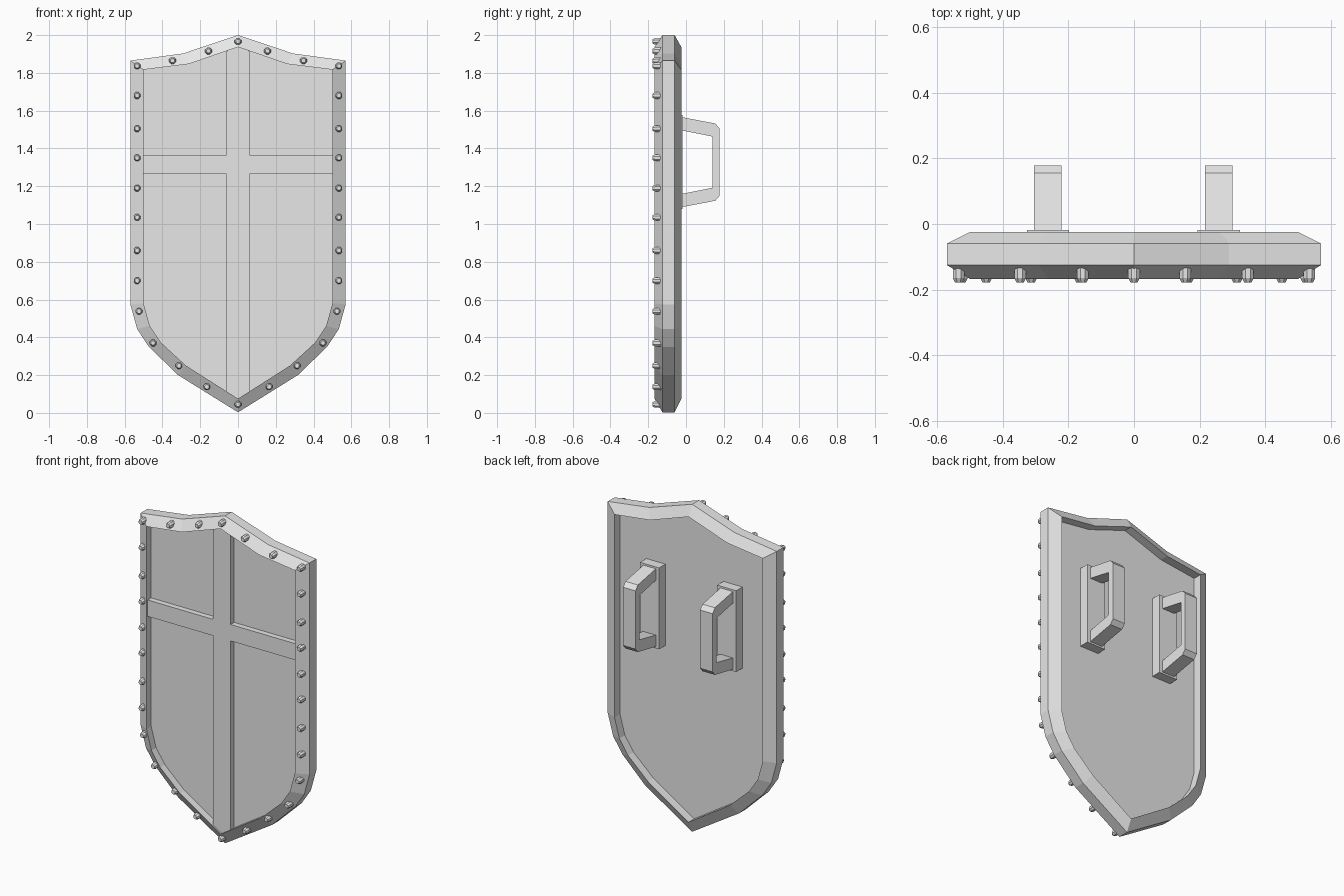
import bpy, bmesh, math
from mathutils import Matrix, Vector

if "Cube" in bpy.data.objects:
    bpy.data.objects.remove(bpy.data.objects["Cube"])

steel = bpy.data.materials.new("plain grey")
steel.diffuse_color = (0.8, 0.8, 0.8, 1)
steel.use_nodes = True
steel.node_tree.nodes["Principled BSDF"].inputs["Base Color"].default_value = steel.diffuse_color


def finish(name, bm):
    bmesh.ops.recalc_face_normals(bm, faces=bm.faces[:])
    mesh = bpy.data.meshes.new(name)
    bm.to_mesh(mesh)
    bm.free()
    mesh.materials.append(steel)
    obj = bpy.data.objects.new(name, mesh)
    bpy.context.collection.objects.link(obj)
    return obj


def mirrored(half):
    """Close a right-hand half outline (top to bottom) across x = 0."""
    return half + [(-x, z) for x, z in reversed(half) if x > 0]


def prism(name, points, start, end, place):
    """Extrude a 2D outline; place(a, b, depth) gives the 3D position."""
    bm = bmesh.new()
    rings = [[bm.verts.new(place(a, b, d)) for a, b in points] for d in (start, end)]
    bm.faces.new(rings[0])
    bm.faces.new(rings[1])
    n = len(points)
    for i in range(n):
        j = (i + 1) % n
        bm.faces.new((rings[0][i], rings[0][j], rings[1][j], rings[1][i]))
    return finish(name, bm)


def facing(x, z, y):
    return (x, y, z)


def sideways(y, z, x):
    return (x, y, z)


outer = mirrored([(0, 2.0), (0.29, 1.903), (0.57, 1.865), (0.57, 0.575),
                  (0.534, 0.444), (0.472, 0.35), (0.317, 0.2), (0, 0.003)])
inner = mirrored([(0, 1.937), (0.26, 1.847), (0.5, 1.817), (0.5, 0.58),
                  (0.467, 0.46), (0.408, 0.372), (0.275, 0.25), (0, 0.075)])

# Rim: bevelled front and back, standing proud of the panel
bm = bmesh.new()
sections = [(outer, -0.125), (inner, -0.167), (inner, -0.025), (outer, -0.06)]
rings = [[bm.verts.new((x, y, z)) for x, z in pts] for pts, y in sections]
n = len(outer)
for k in range(4):
    a, b = rings[k], rings[(k + 1) % 4]
    for i in range(n):
        j = (i + 1) % n
        bm.faces.new((a[i], a[j], b[j], b[i]))
finish("rim", bm)

# Recessed panel
prism("panel", inner, -0.122, -0.078, facing)

# Raised cross on the front
cross = mirrored([(0, 1.937), (0.06, 1.916), (0.06, 1.365), (0.5, 1.365),
                  (0.5, 1.265), (0.06, 1.265), (0.06, 0.113), (0, 0.075)])
prism("front_cross", cross, -0.156, -0.115, facing)

# Rivets around the rim: short studs with a chamfered head
half_rivets = [(0, 1.967), (0.156, 1.916), (0.347, 1.865), (0.534, 1.837)]
half_rivets += [(0.534, z) for z in (1.68, 1.505, 1.35, 1.19, 1.035, 0.86, 0.70)]
half_rivets += [(0.524, 0.538), (0.45, 0.37), (0.313, 0.25), (0.165, 0.138), (0, 0.045)]
bm = bmesh.new()
SIDES = 8
for x, z in mirrored(half_rivets):
    loops = []
    for r, y in ((0.019, -0.13), (0.019, -0.165), (0.012, -0.178)):
        loops.append([bm.verts.new((x + r * math.cos(math.tau * (i + 0.5) / SIDES), y,
                                    z + r * math.sin(math.tau * (i + 0.5) / SIDES)))
                      for i in range(SIDES)])
    bm.faces.new(loops[0])
    bm.faces.new(loops[2])
    for a, b in zip(loops, loops[1:]):
        for i in range(SIDES):
            j = (i + 1) % SIDES
            bm.faces.new((a[i], a[j], b[j], b[i]))
finish("rivets", bm)

# Two handles on the back, each on a mounting plate
grip = [(-0.03, 1.567), (0.155, 1.532), (0.178, 1.505), (0.178, 1.15),
        (0.155, 1.123), (-0.03, 1.088), (-0.03, 1.158), (0.14, 1.192),
        (0.14, 1.463), (-0.03, 1.497)]
plate = [(-0.085, 1.08), (-0.018, 1.08), (-0.018, 1.576), (-0.085, 1.576)]
for side, cx in (("left", -0.262), ("right", 0.258)):
    prism(side + "_handle", grip, cx - 0.042, cx + 0.042, sideways)
    prism(side + "_handle_plate", plate, cx - 0.064, cx + 0.064, sideways)
